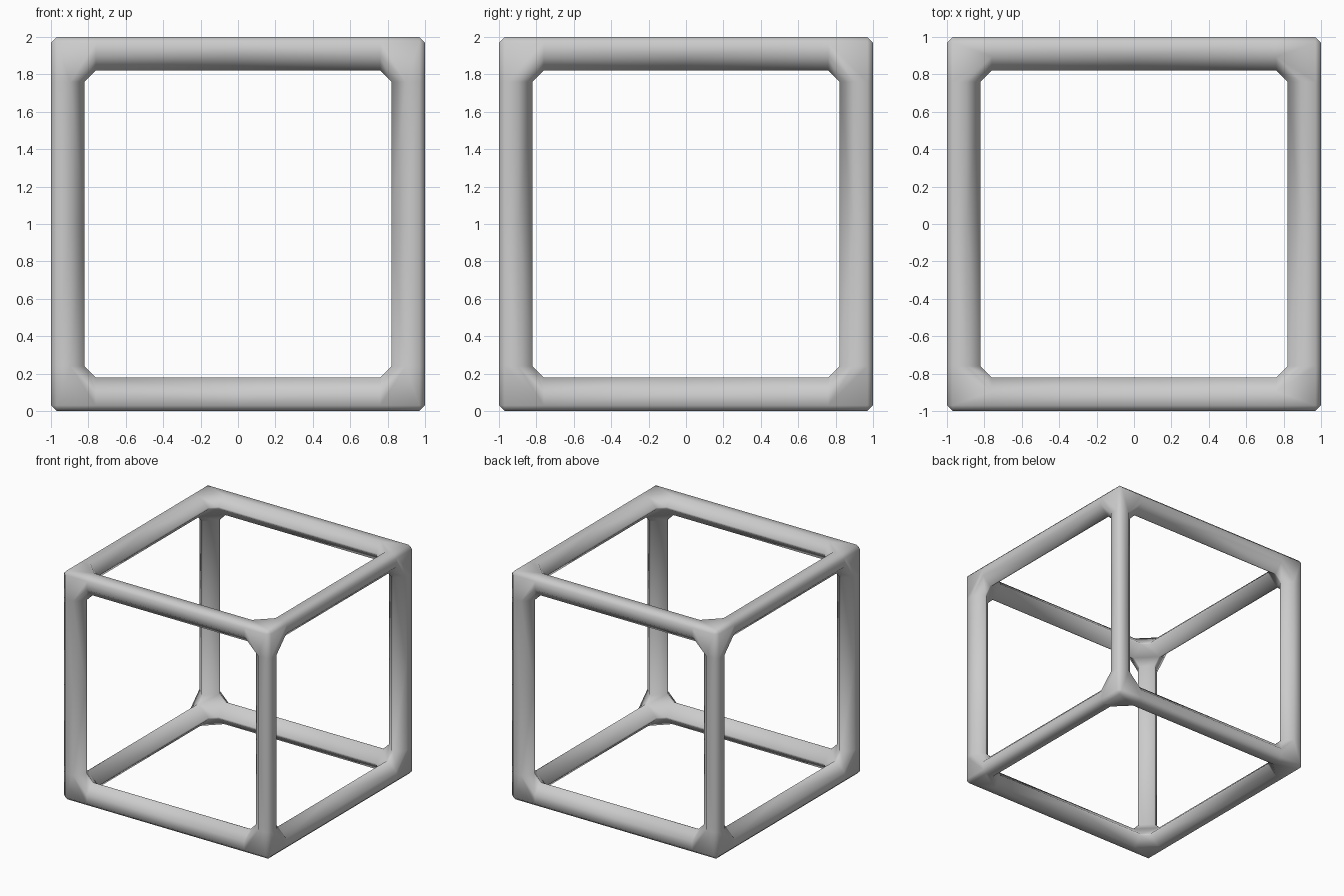
import bpy
import bmesh
from mathutils import Matrix, Vector

if "Cube" in bpy.data.objects:
    bpy.data.objects.remove(bpy.data.objects["Cube"])

# Rounded bar cross-section, measured inwards from the cube's outer edge
SECTION = [(0.03, 0), (0.105, 0), (0.18, 0.075), (0.18, 0.09),
           (0.09, 0.18), (0.075, 0.18), (0, 0.105), (0, 0.03)]
JOINT = 0.24   # distance from the corner where a straight bar starts


def point(axis, along, uv):
    p = [0, 0, 0]
    p[axis] = along
    p[(axis + 1) % 3], p[(axis + 2) % 3] = uv
    return Vector(p) - Vector((1, 1, 1))


bm = bmesh.new()

# Corner joint: hull of the three bar ends and the chamfered outer corner
rings = [[bm.verts.new(point(a, JOINT, uv)) for uv in SECTION] for a in range(3)]
for a in range(3):
    bm.verts.new(point(a, 0, (0.03, 0.03)))
bmesh.ops.convex_hull(bm, input=bm.verts[:])
caps = [f for f in bm.faces
        if any(all(abs(v.co[a] + 1 - JOINT) < 1e-5 for v in f.verts) for a in range(3))]
bmesh.ops.delete(bm, geom=caps, context='FACES')

# Half bars from the joint to the mirror planes
for a, ring in enumerate(rings):
    mid = [bm.verts.new(point(a, 1, uv)) for uv in SECTION]
    n = len(ring)
    for i in range(n):
        j = (i + 1) % n
        bm.faces.new((ring[i], ring[j], mid[j], mid[i]))

# Mirror the octant into the whole frame
for axis in 'XYZ':
    geom = bm.verts[:] + bm.edges[:] + bm.faces[:]
    bmesh.ops.mirror(bm, geom=geom, matrix=Matrix.Identity(4), merge_dist=1e-4, axis=axis)
    bmesh.ops.remove_doubles(bm, verts=bm.verts[:], dist=1e-4)
bmesh.ops.recalc_face_normals(bm, faces=bm.faces[:])
for f in bm.faces:
    f.smooth = True

mesh = bpy.data.meshes.new("cube_frame")
bm.to_mesh(mesh)
bm.free()
frame = bpy.data.objects.new("cube_frame", mesh)
frame.location.z = 1
bpy.context.collection.objects.link(frame)
